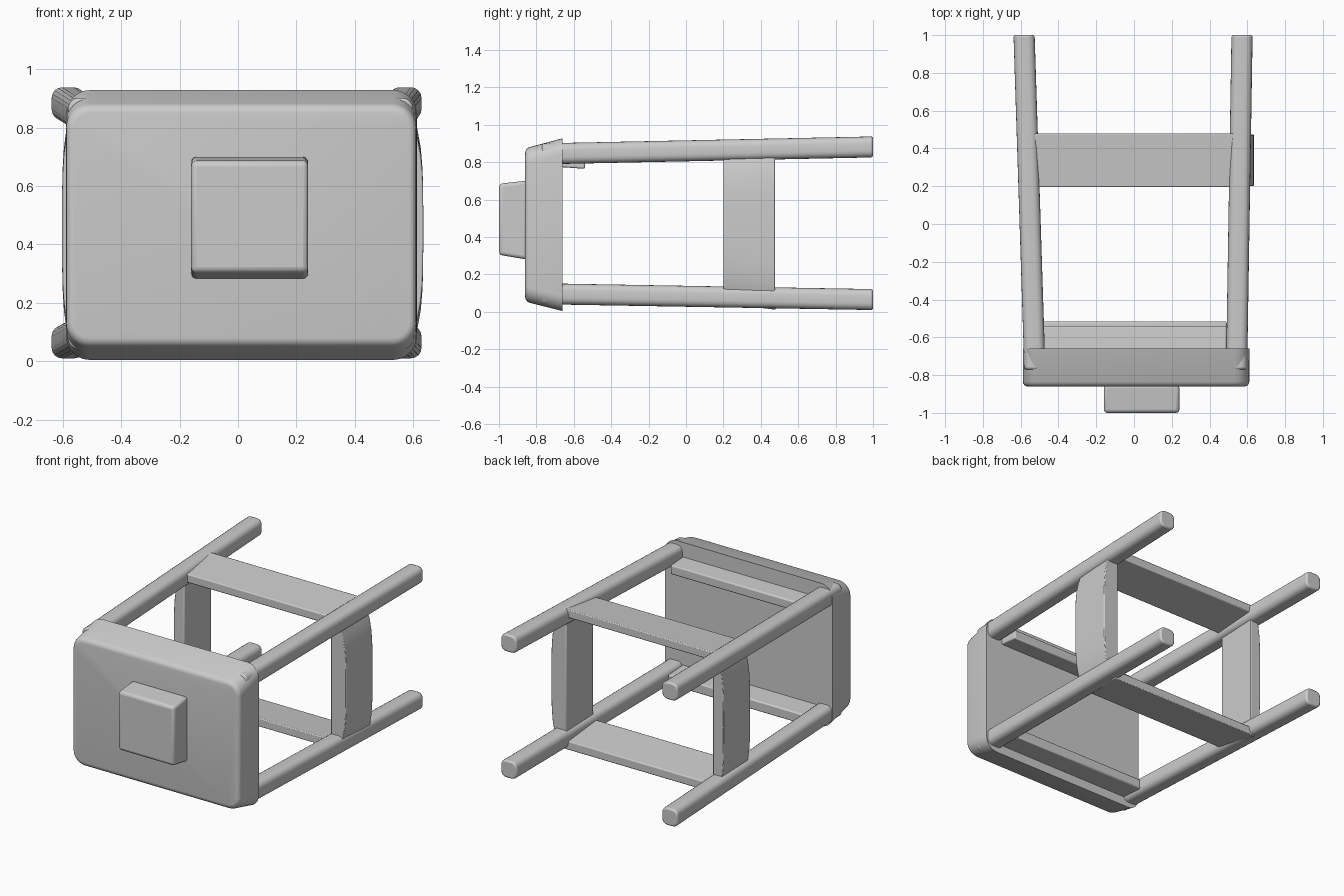
import bpy, bmesh

if "Cube" in bpy.data.objects:
    bpy.data.objects.remove(bpy.data.objects["Cube"])


def finish(name, bm, bevel=0.0, segments=3):
    bmesh.ops.recalc_face_normals(bm, faces=bm.faces)
    mesh = bpy.data.meshes.new(name)
    bm.to_mesh(mesh)
    bm.free()
    obj = bpy.data.objects.new(name, mesh)
    bpy.context.collection.objects.link(obj)
    if bevel:
        mod = obj.modifiers.new("Rounding", 'BEVEL')
        mod.width = bevel
        mod.segments = segments
        mod.limit_method = 'ANGLE'
        mod.angle_limit = 0.7
    bpy.ops.object.select_all(action='DESELECT')
    obj.select_set(True)
    bpy.context.view_layer.objects.active = obj
    bpy.ops.object.shade_smooth_by_angle(angle=0.7)
    return obj


def loft(profile_a, profile_b):
    """Solid between two matching closed profiles of (x, y, z) points."""
    bm = bmesh.new()
    a = [bm.verts.new(p) for p in profile_a]
    b = [bm.verts.new(p) for p in profile_b]
    n = len(a)
    bm.faces.new(a)
    bm.faces.new(b[::-1])
    for i in range(n):
        bm.faces.new((a[i], b[i], b[(i + 1) % n], a[(i + 1) % n]))
    return bm


def rect(y, x0, x1, z0, z1):
    return [(x0, y, z0), (x1, y, z0), (x1, y, z1), (x0, y, z1)]


def round_long_edges(bm, radius, segments):
    edges = [e for e in bm.edges
             if abs(e.verts[0].co.y - e.verts[1].co.y) > 0.1]
    bmesh.ops.bevel(bm, geom=edges, offset=radius, segments=segments,
                    profile=0.5, affect='EDGES')


# Seat: flared slab with rounded corners and a softened front rim
seat = loft(rect(-0.86, -0.588, 0.61, 0.055, 0.875),
            rect(-0.66, -0.588, 0.612, 0.005, 0.928))
round_long_edges(seat, 0.08, 6)
front_rim = [e for e in seat.edges
             if all(v.co.y < -0.85 for v in e.verts)]
bmesh.ops.bevel(seat, geom=front_rim, offset=0.025, segments=4,
                profile=0.5, affect='EDGES')
finish("seat", seat)

# Raised block on the seat
finish("seat_block", loft(rect(-1.0, -0.16, 0.24, 0.305, 0.685),
                          rect(-0.85, -0.16, 0.24, 0.28, 0.702)), 0.018)

# Four splayed legs: x and z centres at the seat end and at the foot
H = 0.056
for name, xa, za, xb, zb in (
        ("upper_left_leg", -0.525, 0.845, -0.582, 0.882),
        ("upper_right_leg", 0.543, 0.845, 0.572, 0.882),
        ("lower_left_leg", -0.525, 0.097, -0.582, 0.066),
        ("lower_right_leg", 0.543, 0.097, 0.572, 0.066)):
    leg = loft(rect(-0.77, xa - H, xa + H, za - H, za + H),
               rect(1.0, xb - H, xb + H, zb - H, zb + H))
    round_long_edges(leg, 0.036, 4)
    finish(name, leg, 0.01, 2)

# Flat stretchers between the leg pairs, tilted with the legs
finish("upper_stretcher", loft(rect(0.195, -0.55, 0.55, 0.84, 0.895),
                               rect(0.48, -0.55, 0.55, 0.868, 0.922)), 0.006, 2)
finish("lower_stretcher", loft(rect(0.195, -0.55, 0.55, 0.045, 0.10),
                               rect(0.48, -0.55, 0.55, 0.012, 0.068)), 0.006, 2)


# Bowed side stretchers
def bowed(name, inner, edge, middle):
    profiles = []
    for y, z0, z1 in ((0.2, 0.075, 0.835), (0.475, 0.035, 0.87)):
        pts = [(inner, y, z1), (inner, y, z0)]
        for i in range(13):
            t = i / 12
            bow = 1 - (2 * t - 1) ** 4
            pts.append((edge + (middle - edge) * bow, y, z0 + (z1 - z0) * t))
        profiles.append(pts)
    finish(name, loft(*profiles), 0.005, 2)


bowed("right_stretcher", 0.525, 0.59, 0.634)
bowed("left_stretcher", -0.525, -0.57, -0.602)

# Aprons behind the seat
finish("upper_apron", loft(rect(-0.68, -0.49, 0.49, 0.775, 0.835),
                           rect(-0.54, -0.49, 0.49, 0.765, 0.825)), 0.008, 2)
finish("lower_apron", loft(rect(-0.68, -0.49, 0.49, 0.065, 0.135),
                           rect(-0.515, -0.49, 0.49, 0.06, 0.125)), 0.008, 2)
